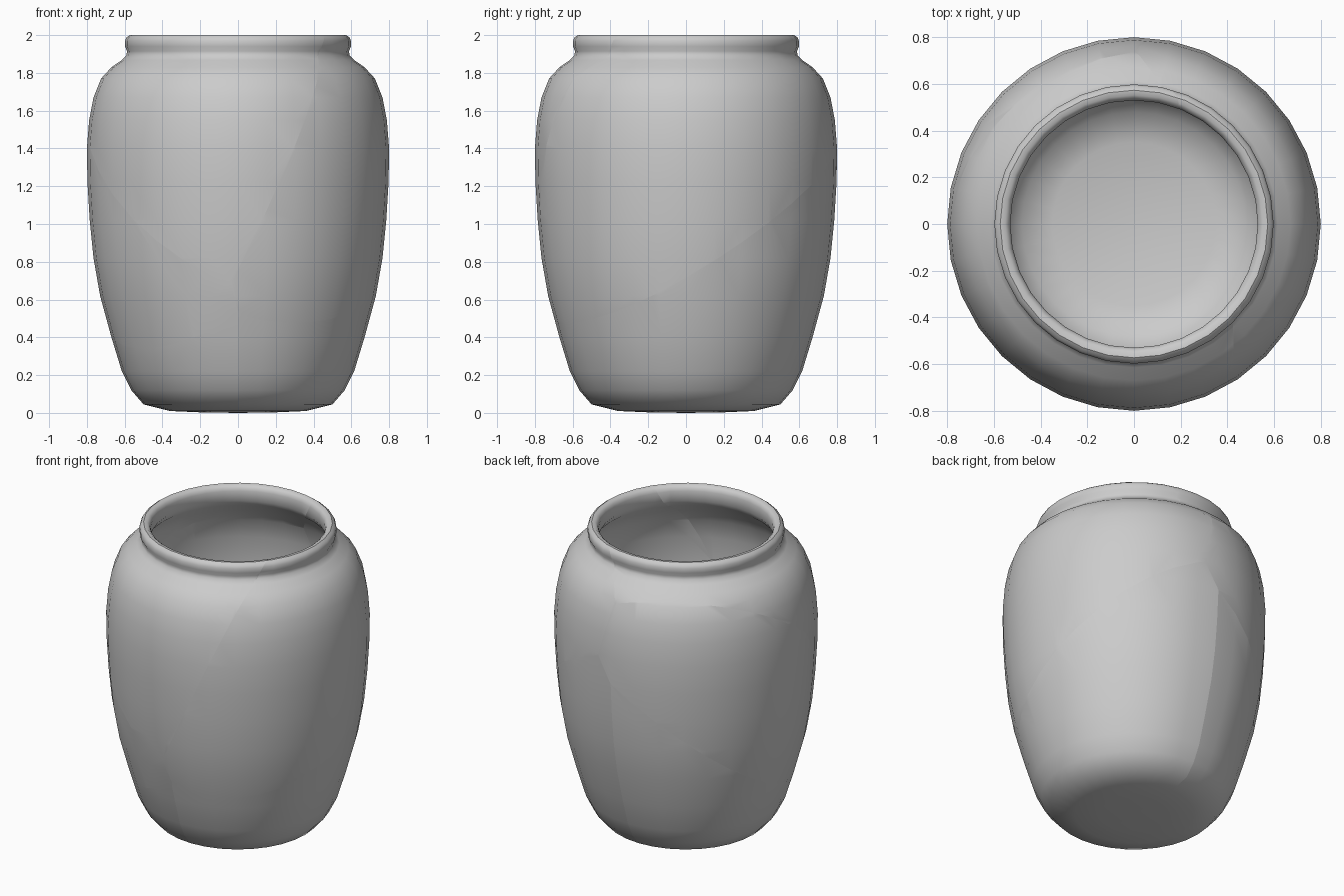
import bpy, bmesh, math
from mathutils import Vector

cube = bpy.data.objects.get("Cube")
if cube:
    bpy.data.objects.remove(cube, do_unlink=True)

# Plain grey clay
clay = bpy.data.materials.new("grey_clay")
clay.use_nodes = True
clay.diffuse_color = (0.6, 0.6, 0.6, 1)
clay.node_tree.nodes["Principled BSDF"].inputs["Base Color"].default_value = (0.6, 0.6, 0.6, 1)

# Jar wall as (radius, height): outside upwards, over the rim, inside downwards
OUTSIDE = [(0, 0), (.2, .003), (.36, .01), (.5, .045), (.565, .12), (.615, .22), (.67, .4),
           (.73, .62), (.765, .82), (.785, 1.02), (.797, 1.22), (.8, 1.4), (.788, 1.55),
           (.765, 1.67), (.725, 1.77), (.67, 1.83), (.615, 1.868), (.59, 1.893)]
RIM = [(.588, 1.915), (.598, 1.94), (.598, 1.97), (.59, 1.988), (.573, 2), (.552, 1.998),
       (.537, 1.985), (.53, 1.965), (.53, 1.9)]
INSIDE = [(.56, 1.855), (.63, 1.79), (.69, 1.7), (.725, 1.57), (.738, 1.4), (.735, 1.22),
          (.72, 1.02), (.7, .82), (.665, .62), (.605, .4), (.55, .22), (.48, .12),
          (.35, .08), (0, .07)]

# Break centres: every shard is the part of the wall nearest to its own centre
CENTRES = {
    "shard_lower_right": (-.155, -.504, .277),
    "shard_lower_left": (.155, -.504, .277),
    "shard_middle_right": (-.327, -.642, .564),
    "shard_upper_left": (.285, -.764, .710),
    "shard_upper_right": (-.181, -.906, .928),
}


def turned_jar():
    """Spin the wall profile around the upright axis."""
    bm = bmesh.new()
    verts = [bm.verts.new((r, 0, z)) for r, z in OUTSIDE + RIM + INSIDE]
    edges = [bm.edges.new(pair) for pair in zip(verts, verts[1:])]
    bmesh.ops.spin(bm, geom=verts + edges, cent=(0, 0, 0), axis=(0, 0, 1),
                   angle=math.tau, steps=32, use_merge=False)
    bmesh.ops.remove_doubles(bm, verts=bm.verts[:], dist=1e-4)
    bmesh.ops.recalc_face_normals(bm, faces=bm.faces[:])
    return bm


def cut_away(bm, here, other):
    """Remove all that lies nearer to the other centre and close the break."""
    bmesh.ops.bisect_plane(bm, geom=bm.verts[:] + bm.edges[:] + bm.faces[:], dist=1e-5,
                           plane_co=(here + other) / 2, plane_no=(other - here).normalized(),
                           clear_outer=True)
    rim = [e for e in bm.edges if e.is_boundary]
    if rim:
        bmesh.ops.triangle_fill(bm, edges=rim, use_beauty=True)


# Shards of the jar
bpy.ops.object.select_all(action='DESELECT')
for name, centre in CENTRES.items():
    bm = turned_jar()
    for other_name, other in CENTRES.items():
        if other_name != name:
            cut_away(bm, Vector(centre), Vector(other))
    bmesh.ops.recalc_face_normals(bm, faces=bm.faces[:])
    mesh = bpy.data.meshes.new(name)
    bm.to_mesh(mesh)
    bm.free()
    mesh.materials.append(clay)
    shard = bpy.data.objects.new(name, mesh)
    bpy.context.collection.objects.link(shard)
    shard.select_set(True)
    bpy.context.view_layer.objects.active = shard

bpy.ops.object.shade_smooth_by_angle(angle=math.radians(40))
